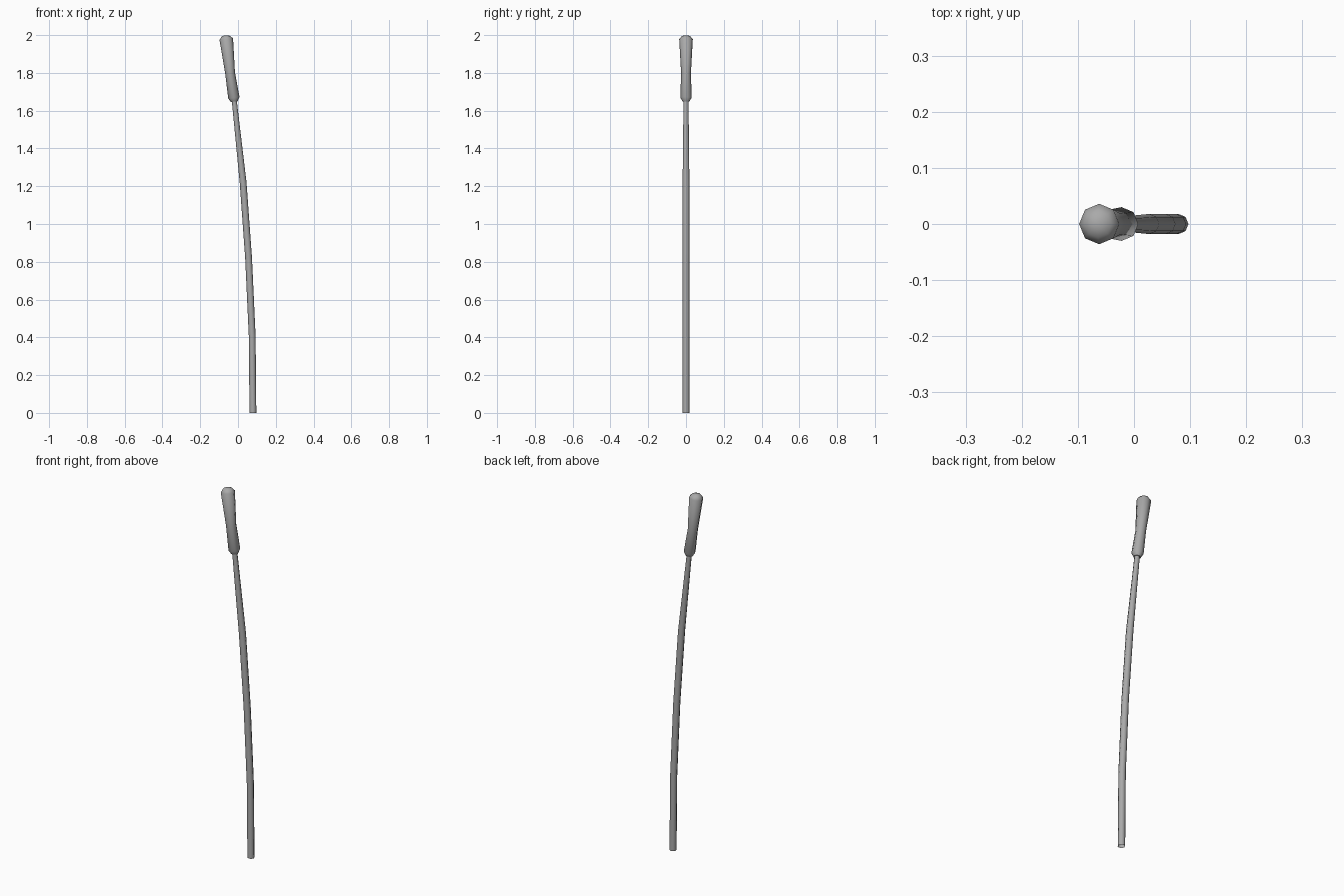
import bpy, bmesh, math
from mathutils import Vector

if "Cube" in bpy.data.objects:
    bpy.data.objects.remove(bpy.data.objects["Cube"])

SIDES = 8

# Dull mid-grey finish
grey = bpy.data.materials.new("dull_grey")
grey.diffuse_color = (0.4, 0.4, 0.4, 1)
grey.use_nodes = True
grey.node_tree.nodes["Principled BSDF"].inputs["Base Color"].default_value = grey.diffuse_color


def swept_tube(name, stations, cap_bottom=True):
    """Eight-sided tube through (x, z, radius) stations in the XZ plane."""
    bm = bmesh.new()
    rings = []
    for i, (x, z, r) in enumerate(stations):
        a = stations[max(i - 1, 0)]
        b = stations[min(i + 1, len(stations) - 1)]
        tangent = Vector((b[0] - a[0], 0, b[1] - a[1])).normalized()
        side = Vector((tangent.z, 0, -tangent.x))
        ring = []
        for k in range(SIDES):
            t = math.tau * k / SIDES
            offset = side * math.cos(t) * r + Vector((0, math.sin(t) * r, 0))
            ring.append(bm.verts.new(Vector((x, 0, z)) + offset))
        rings.append(ring)
    for low, high in zip(rings, rings[1:]):
        for k in range(SIDES):
            n = (k + 1) % SIDES
            bm.faces.new((low[k], low[n], high[n], high[k]))
    if cap_bottom:
        bm.faces.new(rings[0][::-1])
    bm.faces.new(rings[-1])
    mesh = bpy.data.meshes.new(name)
    bm.to_mesh(mesh)
    bm.free()
    mesh.materials.append(grey)
    obj = bpy.data.objects.new(name, mesh)
    bpy.context.collection.objects.link(obj)
    bpy.ops.object.select_all(action='DESELECT')
    obj.select_set(True)
    bpy.context.view_layer.objects.active = obj
    bpy.ops.object.shade_smooth_by_angle(angle=math.radians(60))
    return obj


# Bending reed stem, thinner towards the top, open at the ground
swept_tube("reed_stem", [
    (0.079, 0.0, 0.018), (0.075, 0.41, 0.018), (0.056, 0.82, 0.018),
    (0.027, 1.22, 0.018), (-0.021, 1.665, 0.013)], cap_bottom=False)

# Club-shaped seed head with a rounded crown
swept_tube("seed_head", [
    (-0.020, 1.648, 0.018), (-0.022, 1.669, 0.030), (-0.042, 1.80, 0.026),
    (-0.062, 1.978, 0.036), (-0.064, 1.993, 0.024), (-0.064, 1.999, 0.009)])
